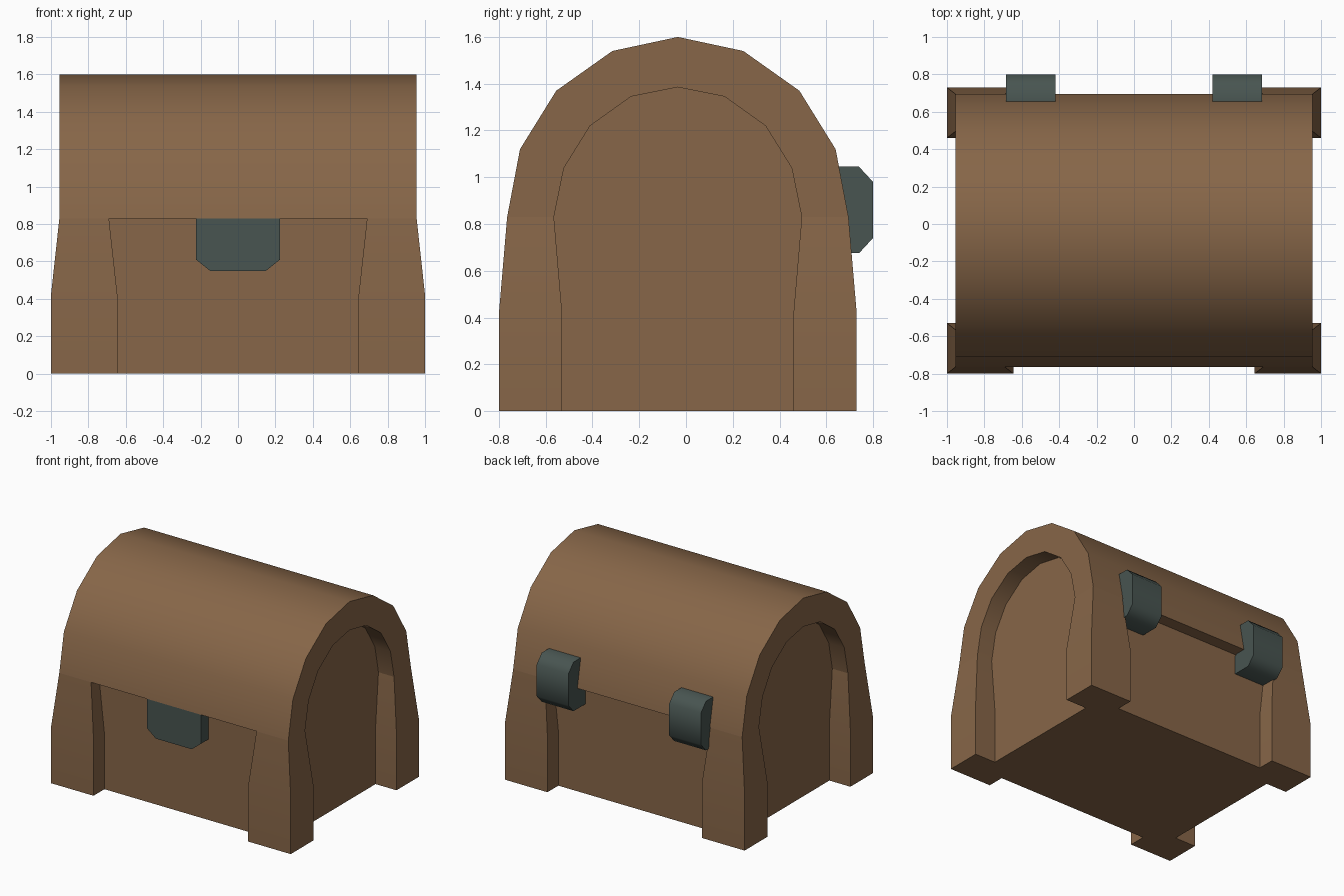
import bpy, bmesh, math

if "Cube" in bpy.data.objects:
    bpy.data.objects.remove(bpy.data.objects["Cube"])

MID = -0.035    # y of the chest's centre line
SEAM = 0.83     # height where the lid meets the base


def material(name, colour):
    mat = bpy.data.materials.new(name)
    mat.use_nodes = True
    mat.diffuse_color = (*colour, 1)
    mat.node_tree.nodes["Principled BSDF"].inputs["Base Color"].default_value = (*colour, 1)
    return mat


wood = material("brown wood", (0.242, 0.133, 0.065))
iron = material("dark iron", (0.065, 0.090, 0.082))


def loft(name, rings, mat, angle):
    """Skin a stack of matching closed rings and cap both ends."""
    bm = bmesh.new()
    loops = [[bm.verts.new(p) for p in ring] for ring in rings]
    for a, b in zip(loops, loops[1:]):
        for i in range(len(a)):
            j = (i + 1) % len(a)
            bm.faces.new((a[i], a[j], b[j], b[i]))
    bm.faces.new(loops[0])
    bm.faces.new(loops[-1])
    bmesh.ops.recalc_face_normals(bm, faces=bm.faces)
    mesh = bpy.data.meshes.new(name)
    bm.to_mesh(mesh)
    bm.free()
    mesh.materials.append(mat)
    obj = bpy.data.objects.new(name, mesh)
    bpy.context.collection.objects.link(obj)
    bpy.ops.object.select_all(action='DESELECT')
    bpy.context.view_layer.objects.active = obj
    obj.select_set(True)
    bpy.ops.object.shade_smooth_by_angle(angle=math.radians(angle))
    return obj


def prism_x(name, profile, x0, x1, mat, angle=30):
    return loft(name, [[(x, y, z) for y, z in profile] for x in (x0, x1)], mat, angle)


def arch(half):
    """Mirror a half arch (rim to crown) into a full front-to-back arch."""
    full = [(-d, z) for d, z in half] + [(d, z) for d, z in half[-2::-1]]
    return [(MID + d, z) for d, z in full]


outer = arch([(0.73, SEAM), (0.675, 1.12), (0.52, 1.37), (0.28, 1.54), (0, 1.60)])
inner = arch([(0.53, SEAM), (0.487, 1.04), (0.375, 1.22), (0.20, 1.345), (0, 1.385)])

# Lid: thick barrel arch
prism_x("lid", outer + inner[::-1], -0.955, 0.955, wood)

# Body: recessed box whose end panels rise inside the lid
front, back = MID - 0.635, MID + 0.635
prism_x("body", [(front, 0), (front, SEAM)] + inner + [(back, SEAM), (back, 0)],
        -0.825, 0.825, wood)

# Corner legs: straight feet tapering into the lid
# each level is height, outer x, inner x, outer y, inner y
levels = [(0, 1, 0.645, 0.765, 0.495), (0.42, 1, 0.645, 0.765, 0.495),
          (SEAM, 0.955, 0.69, 0.73, 0.53)]
for sx, side in ((1, "left"), (-1, "right")):
    for sy, end in ((-1, "front"), (1, "back")):
        rings = [[(sx * x, MID + sy * y, z)
                  for x, y in ((xo, yo), (xi, yo), (xi, yi), (xo, yi))]
                 for z, xo, xi, yo, yi in levels]
        loft(f"{end}_{side}_leg", rings, wood, 30)

# Hinges: chamfered blocks gripping the back seam
hinge = [(0.58, 0.675), (0.74, 0.675), (0.80, 0.74), (0.80, 0.98), (0.74, 1.045),
         (0.65, 1.045), (0.65, 0.86), (0.58, 0.80)]
prism_x("left_hinge", hinge, 0.42, 0.685, iron, 50)
prism_x("right_hinge", hinge, -0.685, -0.42, iron, 50)

# Latch: plate with clipped lower corners, flush with the lid rim
latch = [(-0.225, SEAM), (-0.225, 0.61), (-0.15, 0.55),
         (0.15, 0.55), (0.225, 0.61), (0.225, SEAM)]
loft("latch", [[(x, y, z) for x, z in latch] for y in (-0.765, -0.66)], iron, 30)
